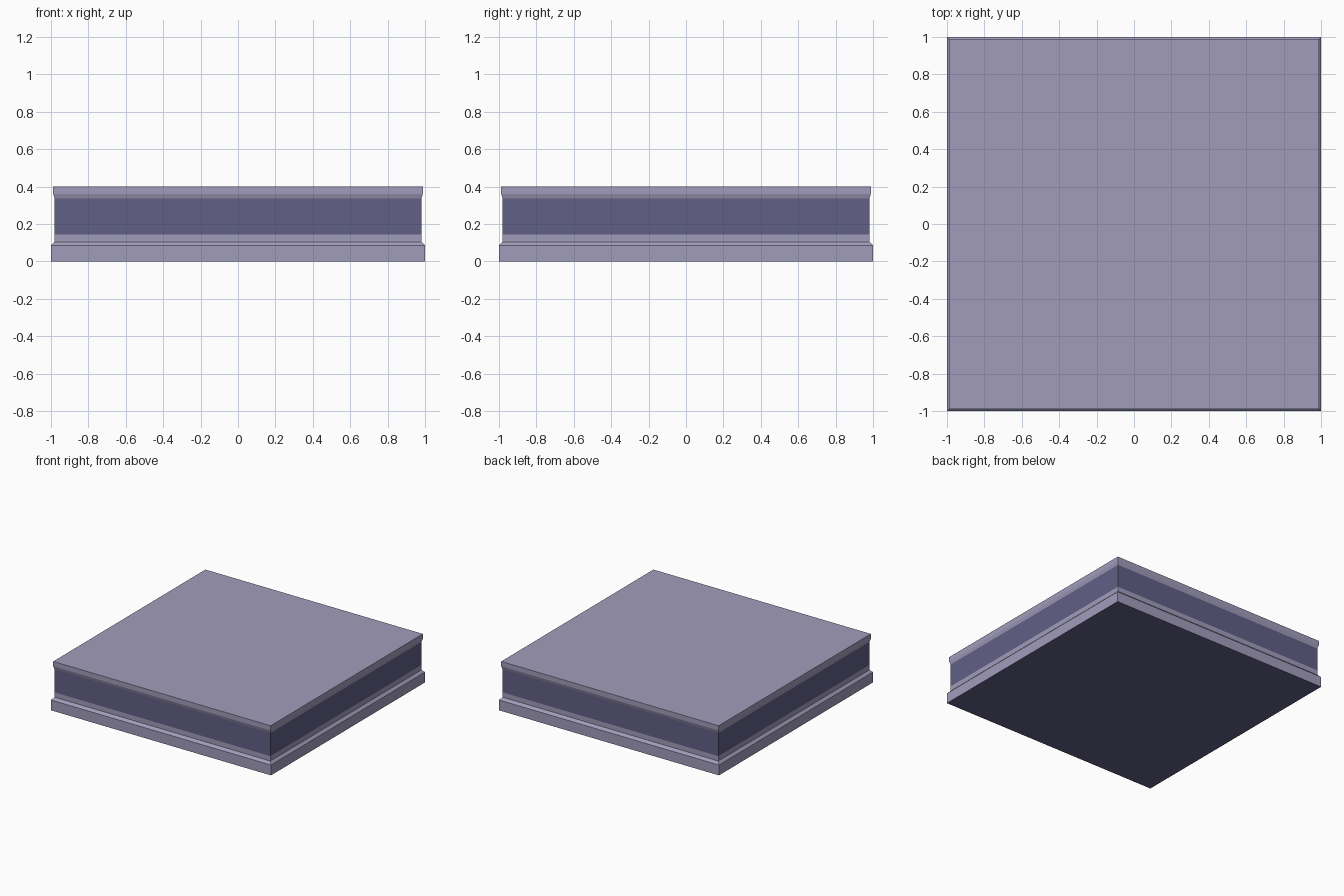
import bpy, bmesh

if "Cube" in bpy.data.objects:
    bpy.data.objects.remove(bpy.data.objects["Cube"])


def material(name, color):
    mat = bpy.data.materials.new(name)
    mat.diffuse_color = (*color, 1)
    mat.use_nodes = True
    mat.node_tree.nodes["Principled BSDF"].inputs["Base Color"].default_value = mat.diffuse_color
    return mat


LIGHT, DARK = 0, 1

# Side profile from bottom to top: half width, height, material of the strip above
profile = [
    (1.0, 0.0, LIGHT),       # foot
    (1.0, 0.085, LIGHT),     # foot chamfer
    (0.98, 0.105, LIGHT),    # lower trim
    (0.98, 0.145, DARK),     # recessed wall
    (0.98, 0.335, LIGHT),    # flare under the lip
    (0.988, 0.36, LIGHT),    # lip
    (0.988, 0.40, LIGHT),
]

bm = bmesh.new()
rings = [[bm.verts.new((sx * w, sy * w, z))
          for sx, sy in ((-1, -1), (1, -1), (1, 1), (-1, 1))]
         for w, z, _ in profile]

# Wall strips
for (lower, upper), (_, _, mat) in zip(zip(rings, rings[1:]), profile):
    for i in range(4):
        j = (i + 1) % 4
        bm.faces.new((lower[i], lower[j], upper[j], upper[i])).material_index = mat

# Top and underside
bm.faces.new(rings[-1]).material_index = LIGHT
bm.faces.new(rings[0][::-1]).material_index = DARK

mesh = bpy.data.meshes.new("floor_slab")
bm.to_mesh(mesh)
bm.free()
mesh.materials.append(material("pale_lilac", (0.36, 0.335, 0.50)))
mesh.materials.append(material("dark_violet", (0.12, 0.115, 0.24)))
slab = bpy.data.objects.new("floor_slab", mesh)
bpy.context.collection.objects.link(slab)
